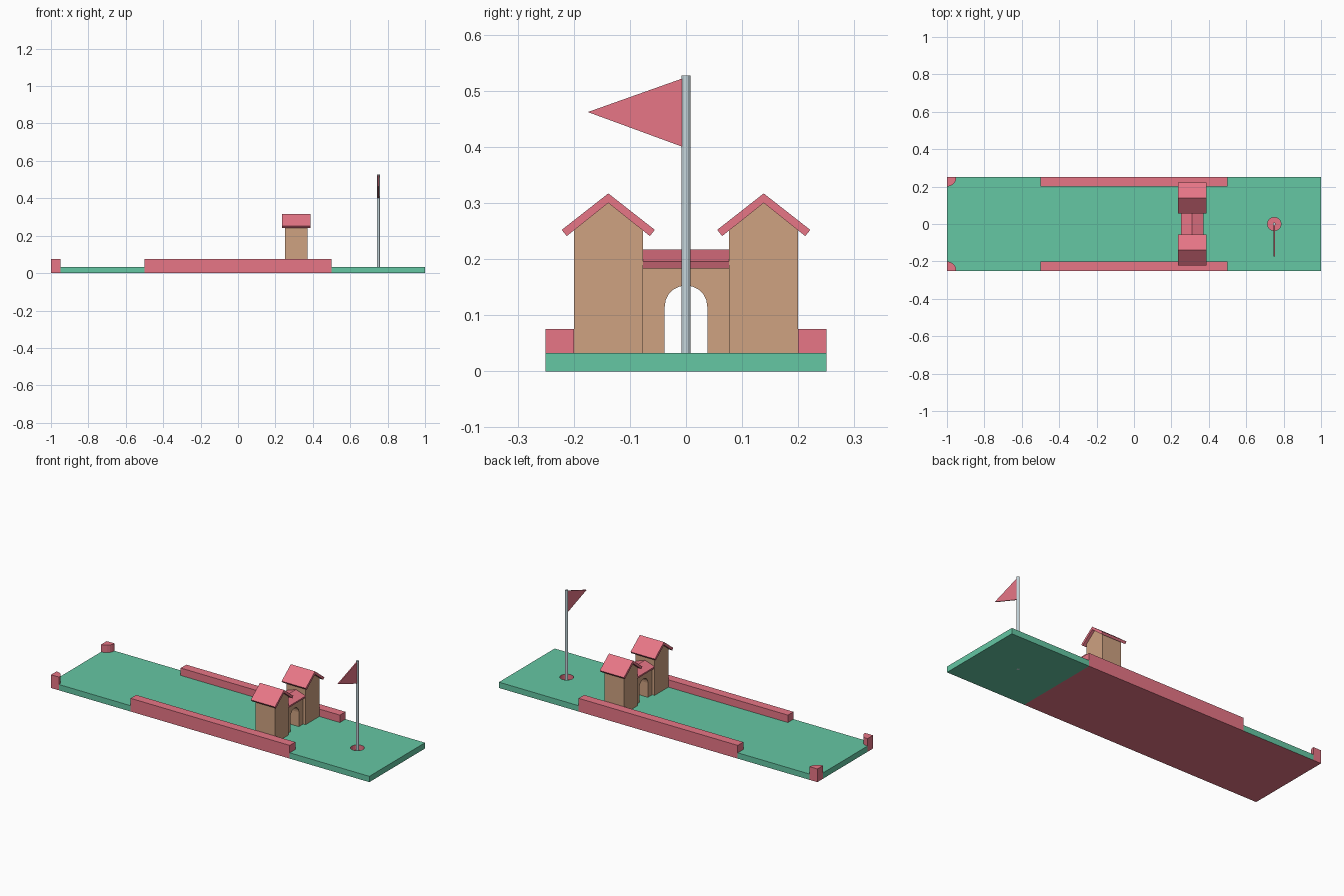
import bpy, bmesh
from math import sin, cos, pi

if "Cube" in bpy.data.objects:
    bpy.data.objects.remove(bpy.data.objects["Cube"])


def material(name, rgb):
    m = bpy.data.materials.new(name)
    m.diffuse_color = (*rgb, 1)
    m.use_nodes = True
    m.node_tree.nodes["Principled BSDF"].inputs["Base Color"].default_value = m.diffuse_color
    return m


GREEN = material("turf", (0.13, 0.57, 0.37))
RED = material("red", (0.80, 0.18, 0.24))
TAN = material("tan", (0.62, 0.36, 0.22))
STEEL = material("steel", (0.55, 0.66, 0.70))

TURF = 0.033   # turf height
WALL = 0.075   # rail height
CX = 0.311     # castle centre in x


def prism(name, pts, axis, lo, hi, *mats):
    """Extrude a 2D outline along an axis from lo to hi."""
    place = {"x": lambda a, b, t: (t, a, b),
             "y": lambda a, b, t: (a, t, b),
             "z": lambda a, b, t: (a, b, t)}[axis]
    bm = bmesh.new()
    low = [bm.verts.new(place(a, b, lo)) for a, b in pts]
    high = [bm.verts.new(place(a, b, hi)) for a, b in pts]
    bm.faces.new(low[::-1])
    bm.faces.new(high)
    n = len(pts)
    for i in range(n):
        j = (i + 1) % n
        bm.faces.new((low[i], low[j], high[j], high[i]))
    bmesh.ops.recalc_face_normals(bm, faces=bm.faces)
    me = bpy.data.meshes.new(name)
    bm.to_mesh(me)
    bm.free()
    for m in mats:
        me.materials.append(m)
    ob = bpy.data.objects.new(name, me)
    bpy.context.collection.objects.link(ob)
    return ob


def rect(a0, a1, b0, b1):
    return [(a0, b0), (a1, b0), (a1, b1), (a0, b1)]


def arc(cx, cy, r, a0, a1, n):
    return [(cx + r * cos(a0 + (a1 - a0) * i / n),
             cy + r * sin(a0 + (a1 - a0) * i / n)) for i in range(n + 1)]


def circle(cx, cy, r, n):
    return arc(cx, cy, r, 0, 2 * pi, n)[:-1]


def roof_outline(c, apex, half, eave, inset, drop, thick):
    """Bent roof slab with square-cut eaves."""
    return [(c, apex), (c + half, eave), (c + half - inset, eave - drop),
            (c, apex - thick),
            (c - half + inset, eave - drop), (c - half, eave)]


# Fairway with rounded corner notches and room for the rails
low_corner = arc(-1, -0.25, 0.05, pi / 2, 0, 5)
half = low_corner + [(-0.5, -0.25), (-0.5, -0.2), (0.5, -0.2)]
fairway = prism("fairway", half + [(x, -y) for x, y in half[::-1]],
                "z", 0, TURF, GREEN, RED)
for p in fairway.data.polygons:
    if p.normal.z < -0.9:
        p.material_index = 1

# Hole tile with a red-sided cup
tile = prism("hole_tile", rect(0.5, 1, -0.25, 0.25), "z", 0, TURF, GREEN, RED)
cutter = prism("cup_cutter", circle(0.75, 0, 0.036, 20), "z", 0.003, 0.08, GREEN, RED)
for p in cutter.data.polygons:
    p.material_index = 1
cutter.hide_render = True
cutter.hide_viewport = True
cup = tile.modifiers.new("cup", "BOOLEAN")
cup.operation = "DIFFERENCE"
cup.solver = "EXACT"
cup.object = cutter

# Flag pole and pennant
prism("flag_pole", circle(0.75, 0, 0.008, 12), "z", 0, 0.527, STEEL)
prism("flag", [(-0.006, 0.4), (-0.006, 0.522), (-0.175, 0.462)],
      "x", 0.747, 0.753, RED)

# Mirrored rails, corner posts and castle towers
for s, side in ((-1, "front"), (1, "back")):
    prism(side + "_rail", rect(-0.5, 0.5, *sorted((s * 0.2, s * 0.25))),
          "z", 0, WALL, RED)
    post = [(-1, -0.25)] + low_corner
    prism(side + "_corner_post", [(x, -s * y) for x, y in post],
          "z", 0, WALL, RED)
    c = s * 0.1385
    prism(side + "_tower",
          [(c - 0.0615, TURF), (c + 0.0615, TURF), (c + 0.0615, 0.251),
           (c, 0.3), (c - 0.0615, 0.251)], "x", CX - 0.06, CX + 0.06, TAN)
    prism(side + "_tower_roof",
          roof_outline(c, 0.317, 0.083, 0.252, 0.009, 0.011, 0.017),
          "x", CX - 0.076, CX + 0.076, RED)

# Gate wall with arched passage, and its low roof
arch = arc(0, 0.115, 0.038, pi, 0, 10)
prism("gate_wall",
      [(-0.077, TURF), (-0.038, TURF)] + arch +
      [(0.038, TURF), (0.077, TURF), (0.077, 0.187), (-0.077, 0.187)],
      "x", CX - 0.045, CX + 0.045, TAN)
prism("gate_roof", roof_outline(CX, 0.217, 0.06, 0.196, 0.005, 0.013, 0.015),
      "y", -0.077, 0.077, RED)
